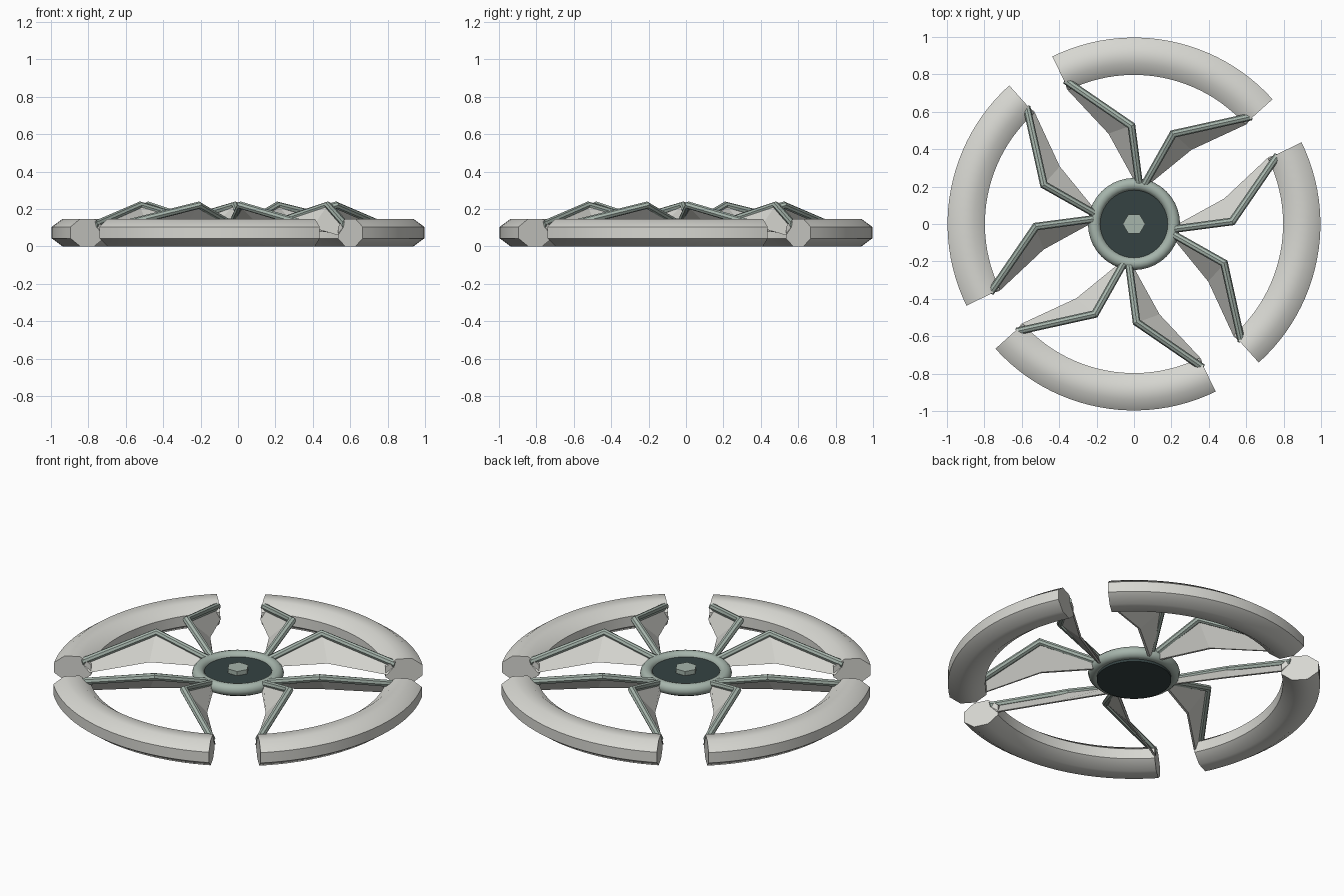
import bpy, bmesh
from math import sin, cos, pi, radians
from mathutils import Vector

if "Cube" in bpy.data.objects:
    bpy.data.objects.remove(bpy.data.objects["Cube"])


def material(name, rgb):
    m = bpy.data.materials.new(name)
    m.use_nodes = True
    color = (*rgb, 1)
    m.diffuse_color = color
    m.node_tree.nodes["Principled BSDF"].inputs["Base Color"].default_value = color
    return m


LIGHT = material("pale grey", (0.68, 0.68, 0.64))
GREEN = material("grey green", (0.38, 0.46, 0.41))
DARK = material("dark slate", (0.035, 0.055, 0.055))


def finish(obj, mat, smooth):
    obj.data.materials.append(mat)
    bpy.ops.object.select_all(action="DESELECT")
    obj.select_set(True)
    bpy.context.view_layer.objects.active = obj
    if smooth:
        bpy.ops.object.shade_smooth_by_angle(angle=radians(smooth))


def loft(name, rings, mat, smooth=0):
    """Skin a row of equal point rings and cap both ends."""
    bm = bmesh.new()
    rows = [[bm.verts.new(p) for p in ring] for ring in rings]
    n = len(rows[0])
    for a, b in zip(rows, rows[1:]):
        for i in range(n):
            j = (i + 1) % n
            bm.faces.new((a[i], a[j], b[j], b[i]))
    bm.faces.new(rows[0])
    bm.faces.new(rows[-1])
    bmesh.ops.recalc_face_normals(bm, faces=bm.faces)
    mesh = bpy.data.meshes.new(name)
    bm.to_mesh(mesh)
    bm.free()
    obj = bpy.data.objects.new(name, mesh)
    bpy.context.collection.objects.link(obj)
    finish(obj, mat, smooth)


def polar(deg, r, z):
    a = radians(deg)
    return Vector((r * cos(a), r * sin(a), z))


def tube_rings(path, radius, sides=8):
    """Round rings along a path, mitred at the bends."""
    rings = []
    for i, p in enumerate(path):
        d_in = (p - path[max(i - 1, 0)]).normalized()
        d_out = (path[min(i + 1, len(path) - 1)] - p).normalized()
        t = (d_in + d_out).normalized()
        side = t.cross(Vector((0, 0, 1))).normalized()
        up = side.cross(t)
        wide = radius / max(t.dot(d_out), t.dot(d_in))
        rings.append([p + side * cos(k * 2 * pi / sides) * wide
                      + up * sin(k * 2 * pi / sides) * radius
                      for k in range(sides)])
    return rings


# Four curved rim sections, each with two bent spokes and their fins
HALF, STEPS = 37, 24
for q in range(4):
    axis = 79 + 90 * q
    rim = []
    for s in range(STEPS + 1):
        deg = axis - HALF + 2 * HALF * s / STEPS
        rim.append([polar(deg, 0.897 + 0.108 * cos((k + 0.5) * pi / 4),
                          0.0735 + 0.0796 * sin((k + 0.5) * pi / 4))
                    for k in range(8)])
    loft(f"rim_section_{q + 1}", rim, LIGHT, 50)

    for side, label in ((1, "left"), (-1, "right")):
        path = [polar(axis + side * 4, 0.22, 0.13),
                polar(axis + side * 12.5, 0.525, 0.22),
                polar(axis + side * 36.5, 0.85, 0.115)]
        loft(f"spoke_{label}_{q + 1}", tube_rings(path, 0.02), GREEN, 40)

        # Leaning fin below the spoke
        lower = [polar(axis + side * 7, 0.22, 0.09),
                 polar(axis + side * 26, 0.50, 0.10),
                 polar(axis + side * 37, 0.80, 0.06)]
        fin = []
        for top, low in zip(path, lower):
            offset = polar(axis + side * 100, 0.007, 0)
            fin.append([top + offset, low + offset, low - offset, top - offset])
        loft(f"fin_{label}_{q + 1}", fin, LIGHT)

# Hub ring, disc and centre nut
bpy.ops.mesh.primitive_torus_add(major_radius=0.212, minor_radius=0.034,
                                 major_segments=40, minor_segments=12,
                                 location=(0, 0, 0.115))
bpy.context.object.name = "hub_ring"
finish(bpy.context.object, GREEN, 60)

for name, sides, radius, low, high, mat in (("hub_disc", 40, 0.2, 0.07, 0.125, DARK),
                                            ("centre_nut", 6, 0.06, 0.12, 0.15, GREEN)):
    bpy.ops.mesh.primitive_cylinder_add(vertices=sides, radius=radius, depth=high - low,
                                        location=(0, 0, (low + high) / 2),
                                        rotation=(0, 0, pi / 2))
    bpy.context.object.name = name
    finish(bpy.context.object, mat, 40 if sides > 6 else 0)
